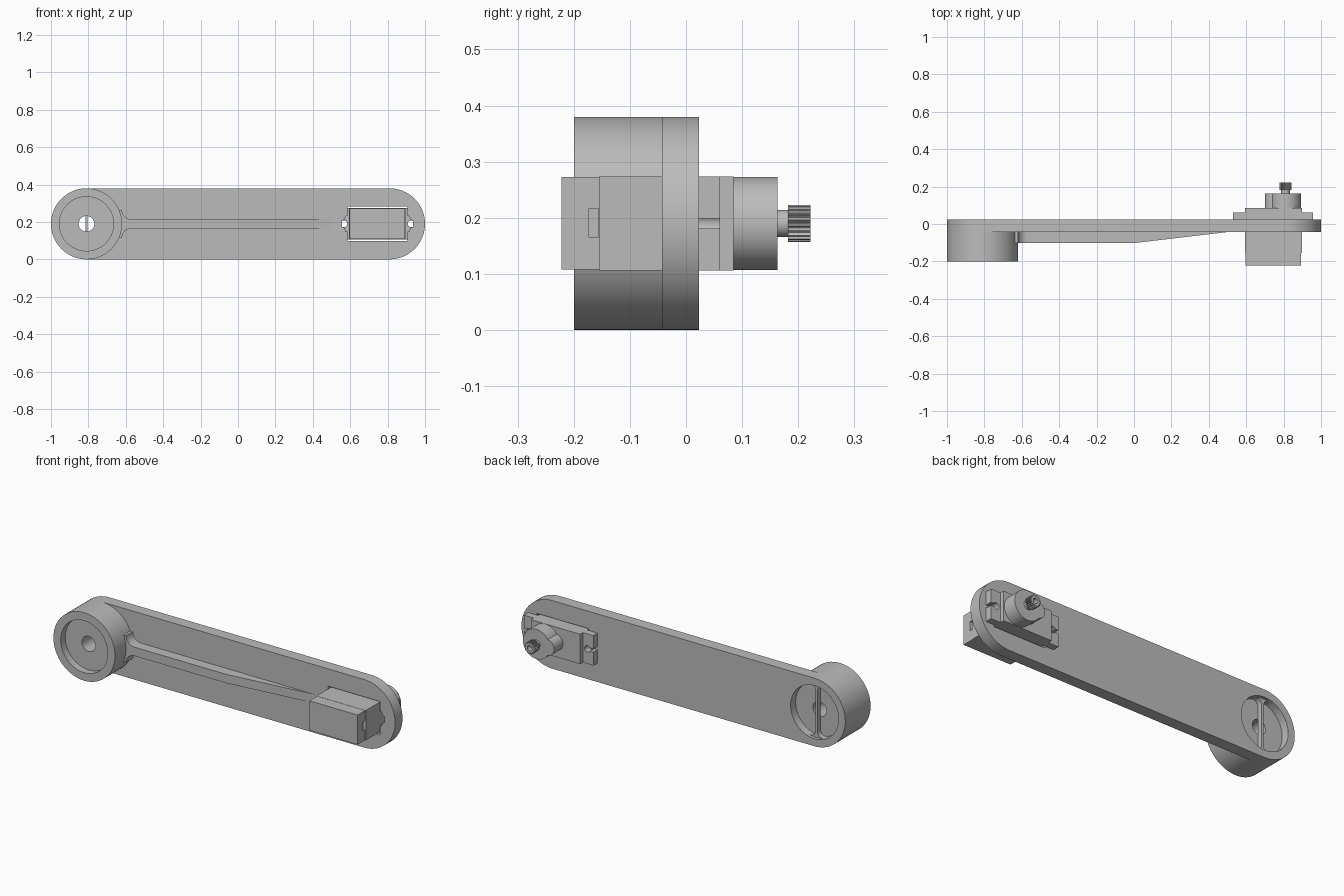
import bpy, bmesh, math
from math import pi, cos, sin

if "Cube" in bpy.data.objects:
    bpy.data.objects.remove(bpy.data.objects["Cube"], do_unlink=True)

grey = bpy.data.materials.new("plain grey")
grey.use_nodes = True
COLOR = (0.5, 0.5, 0.5, 1)
grey.diffuse_color = COLOR
grey.node_tree.nodes["Principled BSDF"].inputs["Base Color"].default_value = COLOR

MID = 0.19          # height of the arm's centre line
HUB_X, SERVO_X, BODY_X = -0.81, 0.81, 0.746


def arc(x, z, r, a0, a1, n=32):
    return [(x + r * cos(a0 + (a1 - a0) * i / n), z + r * sin(a0 + (a1 - a0) * i / n))
            for i in range(n + 1)]


def circle(x, r, n=64):
    return arc(x, MID, r, 0, 2 * pi, n)[:-1]


def rect(x0, x1, half):
    return [(x0, MID - half), (x1, MID - half), (x1, MID + half), (x0, MID + half)]


def prism(name, profile, y0, y1):
    """Extrude an (x, z) profile from y0 to y1."""
    bm = bmesh.new()
    face = bm.faces.new([bm.verts.new((x, y0, z)) for x, z in profile])
    ext = bmesh.ops.extrude_face_region(bm, geom=[face])
    for v in ext["geom"]:
        if isinstance(v, bmesh.types.BMVert):
            v.co.y = y1
    bmesh.ops.recalc_face_normals(bm, faces=bm.faces)
    mesh = bpy.data.meshes.new(name)
    bm.to_mesh(mesh)
    bm.free()
    mesh.materials.append(grey)
    obj = bpy.data.objects.new(name, mesh)
    bpy.context.collection.objects.link(obj)
    return obj


def select(obj):
    bpy.ops.object.select_all(action='DESELECT')
    obj.select_set(True)
    bpy.context.view_layer.objects.active = obj


def cut(obj, profile, y0, y1, operation='DIFFERENCE'):
    tool = prism("cutter", profile, y0, y1)
    tool.hide_render = True
    mod = obj.modifiers.new("cut", 'BOOLEAN')
    mod.operation, mod.object, mod.solver = operation, tool, 'EXACT'
    select(obj)
    bpy.ops.object.modifier_apply(modifier=mod.name)
    bpy.data.objects.remove(tool, do_unlink=True)


# Arm plate with round ends
arm = prism("arm_plate", arc(0.81, MID, 0.19, -pi / 2, pi / 2)
            + arc(HUB_X, MID, 0.19, pi / 2, 3 * pi / 2), -0.043, 0.023)

# Hub on the front of the arm, with a round recess
hub = prism("hub", circle(HUB_X, 0.19), -0.2, -0.043)
cut(hub, circle(HUB_X, 0.145), -0.3, -0.16)

# Shaft hole through the hub
cut(hub, circle(HUB_X, 0.042, 32), -0.3, 0.1)
cut(arm, circle(HUB_X, 0.042, 32), -0.1, -0.021)

# Rear recess: shallow circle, then two rounded half pockets leaving a thin rib
cut(arm, circle(HUB_X, 0.148), 0.006, 0.1)
fillet, gap, R = 0.03, 0.006, 0.148
fx = gap + fillet
fz = math.sqrt((R - fillet) ** 2 - fx ** 2)
a = math.atan2(fz, fx)
half = (arc(0, 0, R, -a, a) + arc(fx, fz, fillet, a, pi, 8)[1:]
        + arc(fx, -fz, fillet, pi, 2 * pi - a, 8)[:-1])
for side in (1, -1):
    cut(arm, [(HUB_X + side * x, MID + z) for x, z in half], -0.022, 0.05)

# Servo opening with a screw notch at each end
cut(arm, rect(0.585, 0.907, 0.093), -0.1, 0.1)
for side in (1, -1):
    notch = [(0.15, -0.045), (0.17, -0.04), (0.177, -0.022), (0.19, -0.016)]
    notch += [(x, -z) for x, z in reversed(notch)]
    cut(arm, [(BODY_X + side * x, MID + z) for x, z in notch], -0.1, 0.1)

# Stiffening rib: level part flared into the hub, then a wedge
W = 0.0245
top = arc(-0.57, W + 0.05, 0.05, -pi / 2, -pi, 8)
rib_top = [(0, W)] + top + [(-0.65, W + 0.05)]
rib = [(x, MID + z) for x, z in rib_top] + [(x, MID - z) for x, z in reversed(rib_top)]
prism("rib", rib, -0.102, -0.043)
wedge = prism("rib_taper", rect(0, 0.5, W), -0.102, -0.042)
for v in wedge.data.vertices:
    if v.co.x > 0.4 and v.co.y < -0.1:
        v.co.y = -0.043

# Servo body, in a lower and an upper shell
lower = prism("servo_lower_case", rect(0.596, 0.894, 0.0825), -0.222, -0.155)
cut(lower, [(0.88, 0.165), (0.95, 0.165), (0.95, 0.217), (0.88, 0.217)], -0.173, -0.156)
prism("servo_body", rect(0.594, 0.898, 0.0835), -0.155, 0.085)

# Mounting flange with keyhole screw slots
flange = prism("servo_flange", rect(0.53, 0.958, 0.0835), 0.023, 0.061)
for side in (1, -1):
    cut(flange, circle(BODY_X + side * 0.18, 0.018, 24), 0, 0.1)
    ends = sorted((BODY_X + side * 0.18, BODY_X + side * 0.25))
    cut(flange, rect(*ends, 0.009), 0, 0.1)

# Gear housing with its smaller side lobe
housing = prism("gear_housing", circle(SERVO_X, 0.083), 0.085, 0.163)
cut(housing, circle(0.745, 0.045, 32), 0.085, 0.163, 'UNION')

# Output shaft: collar and splined tip with a screw hole
prism("shaft_collar", circle(SERVO_X, 0.024, 32), 0.163, 0.182)
teeth = 20
spline = []
for i in range(teeth):
    for k, r in enumerate((0.027, 0.027, 0.033, 0.033)):
        t = 2 * pi * (i + k / 4) / teeth
        spline.append((SERVO_X + r * cos(t), MID + r * sin(t)))
tip = prism("splined_shaft", spline, 0.182, 0.222)
cut(tip, circle(SERVO_X, 0.015, 24), 0.192, 0.3)

# Smooth the round walls, keep the edges sharp
for obj in (arm, hub, housing, *[o for o in bpy.data.objects if o.name in ("rib", "shaft_collar")]):
    select(obj)
    bpy.ops.object.shade_smooth_by_angle(angle=math.radians(30))
